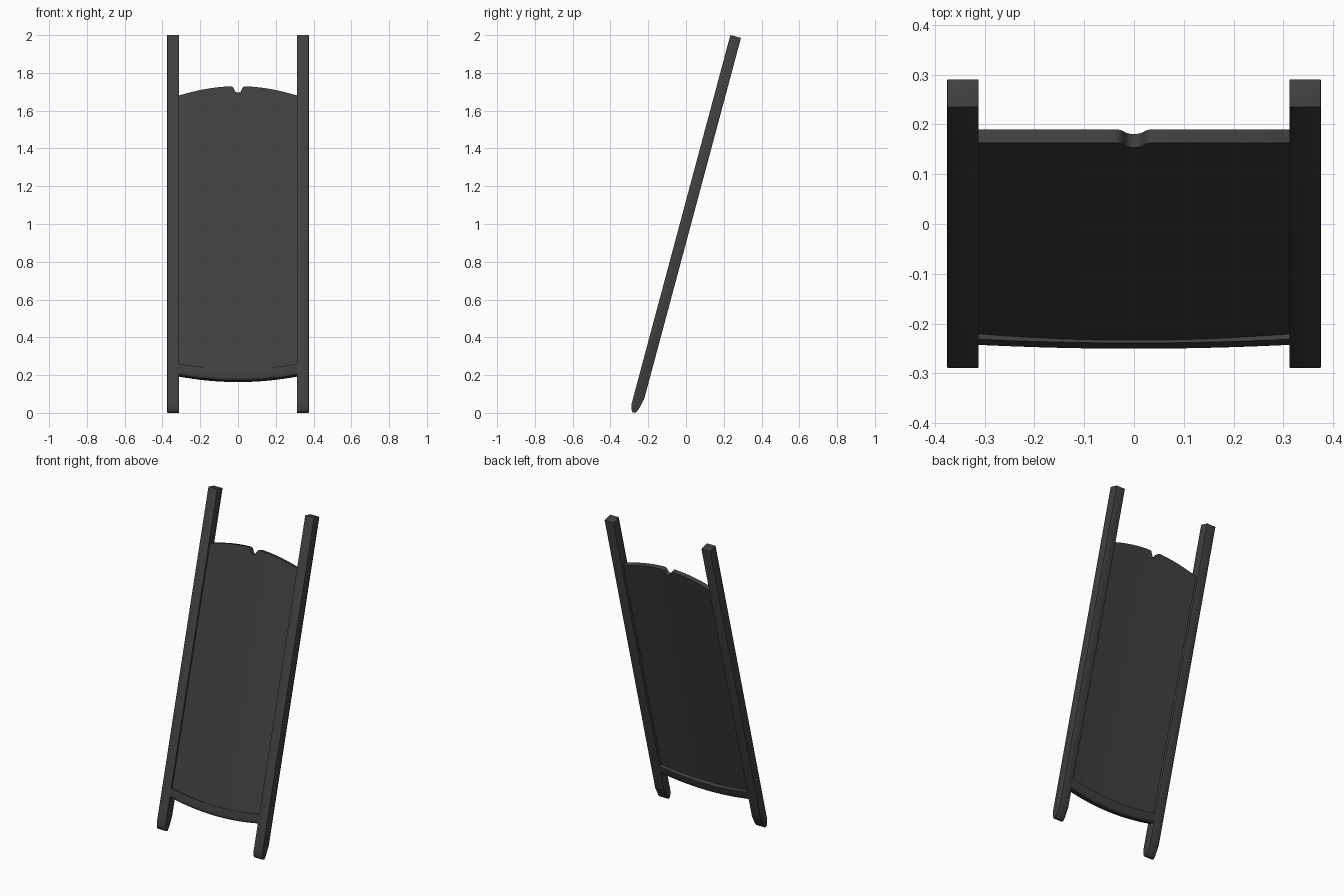
import bpy, bmesh, math
from mathutils import Matrix

cube = bpy.data.objects.get("Cube")
if cube:
    bpy.data.objects.remove(cube, do_unlink=True)

# One dark grey material
grey = bpy.data.materials.new("dark_grey")
grey.use_nodes = True
colour = (0.05, 0.05, 0.05, 1)
grey.diffuse_color = colour
shader = next(n for n in grey.node_tree.nodes if n.type == "BSDF_PRINCIPLED")
shader.inputs["Base Color"].default_value = colour
shader.inputs["Roughness"].default_value = 0.7

# Everything is built upright, then leaned back
LEAN = Matrix.Translation((0, -0.271, 0)) @ Matrix.Rotation(math.radians(-15), 4, "X")
INNER, OUTER = 0.312, 0.375


def loft(name, xs, section, bevel=0):
    """Join the closed (depth, height) section at each x into a solid."""
    bm = bmesh.new()
    rings = [[bm.verts.new((x, d, h)) for d, h in section(x)] for x in xs]
    for a, b in zip(rings, rings[1:]):
        for i in range(len(a)):
            j = (i + 1) % len(a)
            bm.faces.new((a[i], a[j], b[j], b[i]))
    bm.faces.new(rings[0])
    bm.faces.new(rings[-1])
    bmesh.ops.recalc_face_normals(bm, faces=bm.faces)
    if bevel:
        bmesh.ops.bevel(bm, geom=bm.edges[:], offset=bevel, segments=2,
                        profile=0.5, affect="EDGES")
    bm.transform(LEAN)
    mesh = bpy.data.meshes.new(name)
    bm.to_mesh(mesh)
    bm.free()
    mesh.materials.append(grey)
    obj = bpy.data.objects.new(name, mesh)
    bpy.context.collection.objects.link(obj)
    bpy.ops.object.select_all(action="DESELECT")
    obj.select_set(True)
    bpy.context.view_layer.objects.active = obj
    bpy.ops.object.shade_smooth_by_angle(angle=math.radians(30))
    return obj


# Side rails with tapered feet
RAIL = [(-0.029, 2.063), (-0.029, 0.04), (-0.022, 0.012), (-0.012, 0.0),
        (0.004, 0.001), (0.014, 0.02), (0.029, 0.085), (0.029, 2.063)]
for name, side in (("left_rail", 1), ("right_rail", -1)):
    loft(name, (side * INNER, side * OUTER), lambda x: RAIL, bevel=0.002)


def curve(x):
    return min(1, (x / INNER) ** 2)


def sag(x):
    return 0.174 + 0.03 * curve(x)


# Bowed panel with an arched top and a small central notch
NOTCH = {0: 0.036, 0.008: 0.034, 0.014: 0.029, 0.019: 0.02,
         0.023: 0.01, 0.028: 0.004, 0.037: 0}


def panel_section(x):
    top = 1.783 - 0.048 * curve(x) - NOTCH.get(round(abs(x), 4), 0)
    high = -0.0145 + 0.013 * curve(x)
    low = -0.009 + 0.005 * curve(x)
    half = 0.014
    return [(high - half, top), (low - half, sag(x) + 0.03),
            (low + half, sag(x) + 0.03), (high + half, top)]


END = INNER + 0.003
steps = [0.037 + (END - 0.037) * i / 12 for i in range(1, 13)]
half_xs = list(NOTCH) + steps
xs = [-x for x in reversed(half_xs[1:])] + half_xs
loft("panel", xs, panel_section)

# Thicker curved bottom rail with a rounded underside
HEM = [(-0.029, 0.058), (-0.029, 0.014), (-0.026, 0.006), (-0.019, 0),
       (0.019, 0), (0.026, 0.006), (0.029, 0.014), (0.029, 0.058)]
hem_xs = [END * i / 12 for i in range(-12, 13)]
loft("bottom_rail", hem_xs, lambda x: [(d, h + sag(x)) for d, h in HEM])
